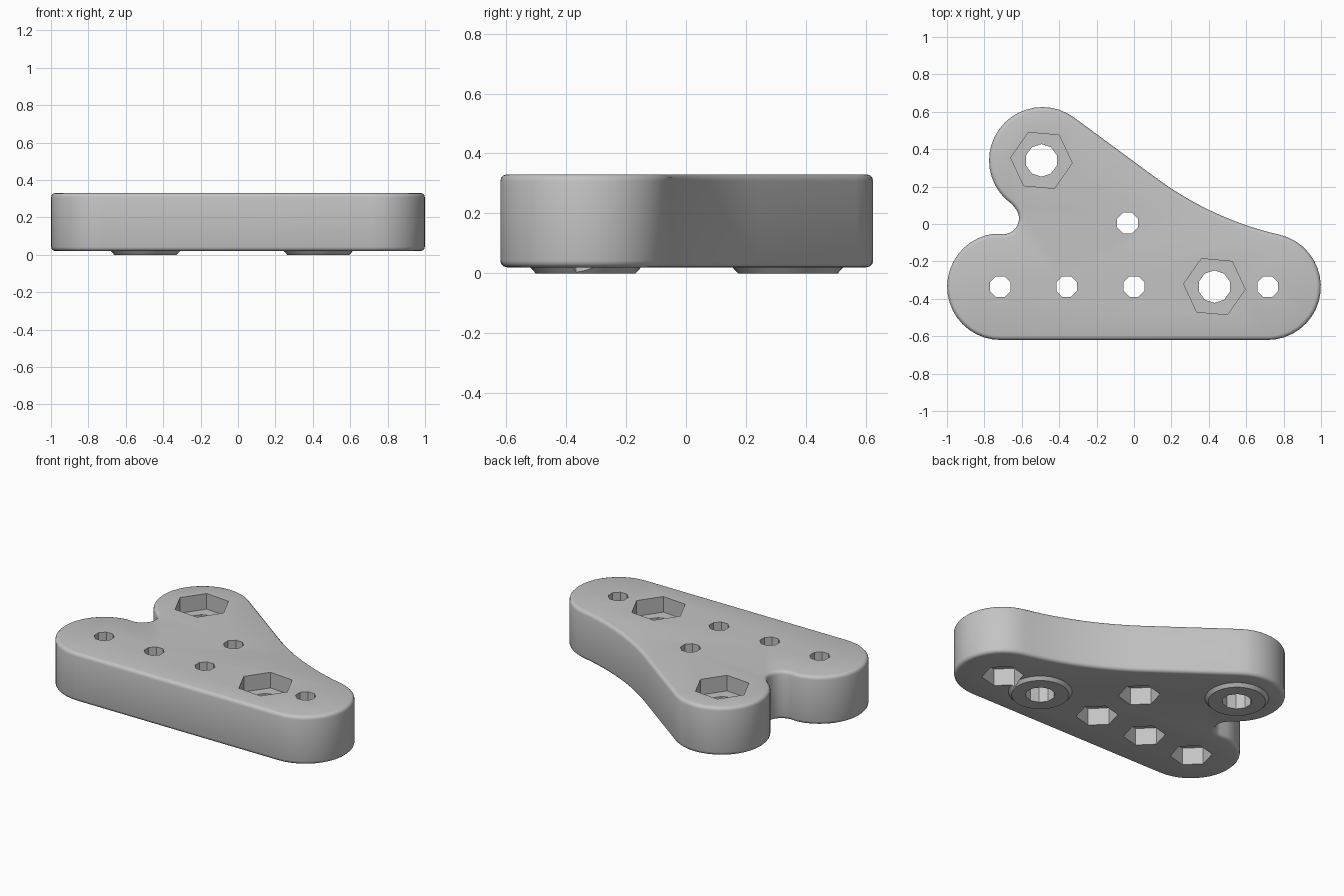
import bpy
import bmesh
from math import sin, cos, radians, pi

cube = bpy.data.objects.get("Cube")
if cube:
    bpy.data.objects.remove(cube, do_unlink=True)

BOTTOM, TOP = 0.02, 0.33
LOBE = 0.285

grey = bpy.data.materials.new("plain grey")
grey.use_nodes = True
colour = (0.55, 0.55, 0.55, 1)
grey.diffuse_color = colour
grey.node_tree.nodes["Principled BSDF"].inputs["Base Color"].default_value = colour


def make_object(name, bm):
    bmesh.ops.recalc_face_normals(bm, faces=bm.faces)
    mesh = bpy.data.meshes.new(name)
    bm.to_mesh(mesh)
    bm.free()
    mesh.materials.append(grey)
    obj = bpy.data.objects.new(name, mesh)
    bpy.context.collection.objects.link(obj)
    return obj


def prism(name, centre, sides, radius, low, high, turn=0, low_radius=None):
    """Upright prism or truncated cone between two heights."""
    bm = bmesh.new()
    rings = []
    for z, r in ((low, low_radius or radius), (high, radius)):
        rings.append([bm.verts.new((centre[0] + r * cos(a), centre[1] + r * sin(a), z))
                      for a in (radians(turn) + 2 * pi * i / sides for i in range(sides))])
    for ring in rings:
        bm.faces.new(ring)
    for i in range(sides):
        j = (i + 1) % sides
        bm.faces.new((rings[0][i], rings[0][j], rings[1][j], rings[1][i]))
    return make_object(name, bm)


def combine(target, tool, operation):
    mod = target.modifiers.new(operation, 'BOOLEAN')
    mod.operation = operation
    mod.solver = 'EXACT'
    mod.object = tool
    bpy.ops.object.modifier_apply(modifier=mod.name)
    bpy.data.objects.remove(tool, do_unlink=True)


def arc(cx, cy, r, start, end, steps):
    angles = (radians(start + (end - start) * i / steps) for i in range(steps + 1))
    return [(cx + r * cos(a), cy + r * sin(a)) for a in angles]


# Outline: three round lobes joined by a straight edge, a long hollow and a notch
outline = (
    arc(0.714, -0.335, LOBE, -90, 77, 18)
    + arc(1.176, 1.673, 1.776, 257, 233.5, 12)[1:]
    + arc(-0.49, 0.34, LOBE, 53.5, 235, 20)
    + arc(-0.70, 0.03, 0.085, 55, -90, 12)[1:]
    + arc(-0.714, -0.335, LOBE, 88, 270, 20)[1:]
)
bm = bmesh.new()
base = bm.faces.new([bm.verts.new((x, y, BOTTOM)) for x, y in outline])
walls = bmesh.ops.extrude_face_region(bm, geom=[base], use_keep_orig=True)
raised = [v for v in walls["geom"] if isinstance(v, bmesh.types.BMVert)]
bmesh.ops.translate(bm, verts=raised, vec=(0, 0, TOP - BOTTOM))
plate = make_object("bracket_plate", bm)
bpy.context.view_layer.objects.active = plate
plate.select_set(True)

# Rounded rims
bevel = plate.modifiers.new("rim", 'BEVEL')
bevel.width = 0.022
bevel.segments = 3
bevel.limit_method = 'ANGLE'
bevel.angle_limit = radians(60)
bpy.ops.object.modifier_apply(modifier=bevel.name)

# Large bolt positions: raised foot below, hexagonal pocket above, through hole
for spot in ((-0.495, 0.34), (0.43, -0.335)):
    combine(plate, prism("foot", spot, 32, 0.187, 0, BOTTOM + 0.002, 0, 0.167), 'UNION')
    combine(plate, prism("top_pocket", spot, 6, 0.165, TOP - 0.10, TOP + 0.1, -5), 'DIFFERENCE')
    combine(plate, prism("large_hole", spot, 10, 0.087, -0.1, TOP + 0.1, 18), 'DIFFERENCE')

# Small bolt positions: hexagonal pocket below, through hole
for spot in ((-0.715, -0.335), (-0.36, -0.335), (0, -0.335), (0.715, -0.335), (-0.035, 0.005)):
    combine(plate, prism("bottom_pocket", spot, 6, 0.122, -0.1, BOTTOM + 0.11, 15), 'DIFFERENCE')
    combine(plate, prism("small_hole", spot, 8, 0.06, -0.1, TOP + 0.1, 22.5), 'DIFFERENCE')

bpy.ops.object.shade_smooth_by_angle(angle=radians(32))
